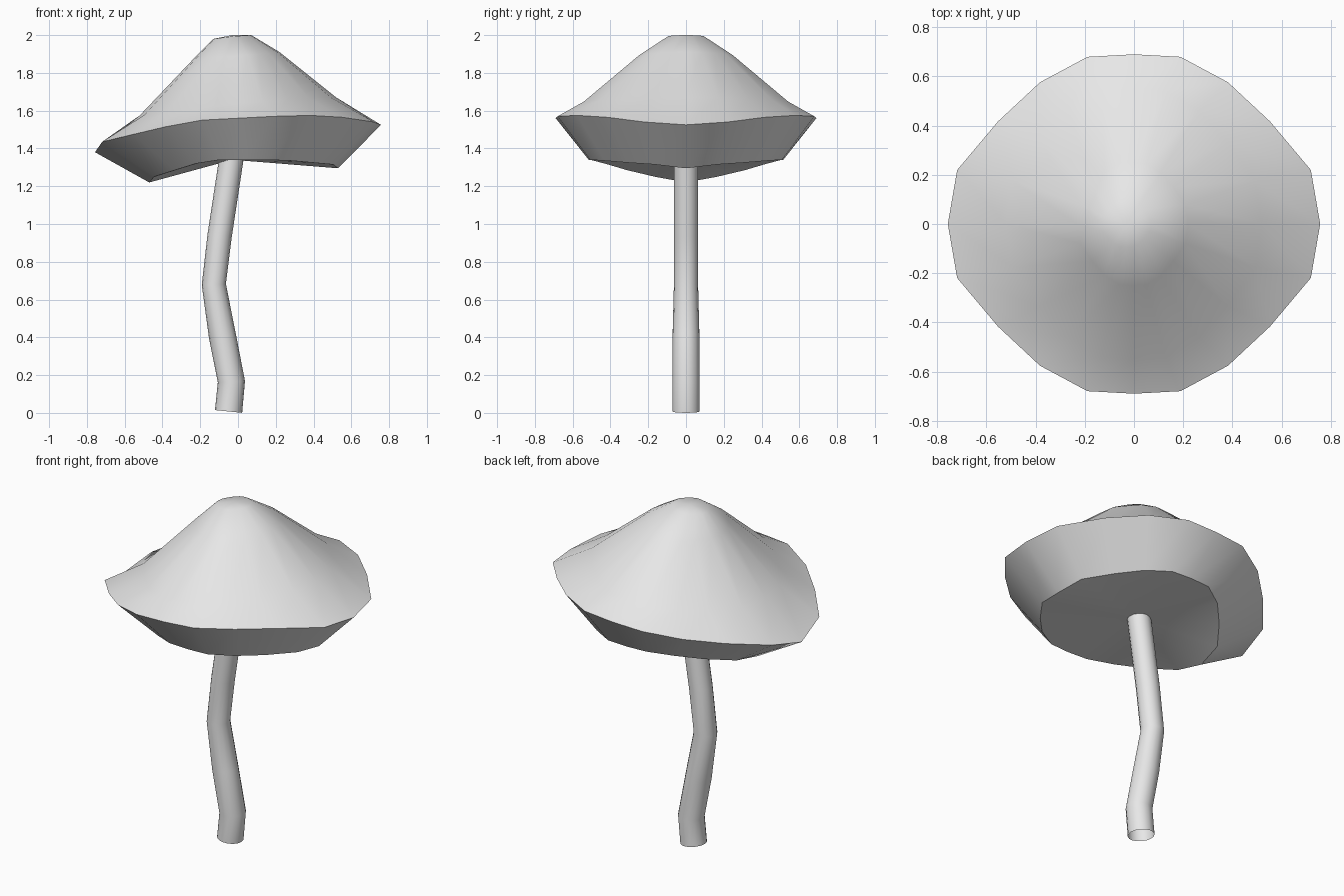
import bpy
import bmesh
import math

default = bpy.data.objects.get("Cube")
if default:
    bpy.data.objects.remove(default, do_unlink=True)

grey = bpy.data.materials.new("light grey")
grey.use_nodes = True
grey.diffuse_color = (0.8, 0.8, 0.8, 1)
grey.node_tree.nodes["Principled BSDF"].inputs["Base Color"].default_value = (0.8, 0.8, 0.8, 1)


def skin(name, rings, first_tip=None, last_tip=None):
    """Join closed rings of points with quads; close an end with a fan to its tip."""
    bm = bmesh.new()
    rows = [[bm.verts.new(p) for p in ring] for ring in rings]
    n = len(rows[0])
    for lower, upper in zip(rows, rows[1:]):
        for i in range(n):
            j = (i + 1) % n
            bm.faces.new((lower[i], lower[j], upper[j], upper[i]))
    for row, tip in ((rows[0], first_tip), (rows[-1], last_tip)):
        if tip:
            centre = bm.verts.new(tip)
            for i in range(n):
                bm.faces.new((row[i], row[(i + 1) % n], centre))
    bmesh.ops.recalc_face_normals(bm, faces=bm.faces)
    mesh = bpy.data.meshes.new(name)
    bm.to_mesh(mesh)
    bm.free()
    mesh.materials.append(grey)
    obj = bpy.data.objects.new(name, mesh)
    bpy.context.collection.objects.link(obj)
    bpy.ops.object.select_all(action="DESELECT")
    obj.select_set(True)
    bpy.context.view_layer.objects.active = obj
    bpy.ops.object.shade_smooth_by_angle(angle=math.radians(42))
    return obj


# Half outline of the cap from +x round to -x, as unit offsets
quarter = [(1, 0), (0.95, 0.318), (0.73, 0.605), (0.505, 0.835), (0.25, 0.985)]
half = quarter + [(0, 1)] + [(-c, s) for c, s in reversed(quarter)]


def cap_ring(left, right, depth, heights):
    """Ring mirrored front to back, with one height per half-outline point."""
    mid, rad = (left + right) / 2, (right - left) / 2
    side = [(mid + rad * c, depth * s, z) for (c, s), z in zip(half, heights)]
    return side + [(x, -y, z) for x, y, z in side[-2:0:-1]]


def tilted(z, rise, drop):
    return [z + (rise if c > 0 else drop) * c for c, s in half]


# Cap: drooping skirt, flared rim and peaked crown
skirt_z = [1.295, 1.315, 1.325, 1.335, 1.34, 1.34, 1.34, 1.32, 1.285, 1.25, 1.22]
rim_z = [1.525, 1.54, 1.565, 1.575, 1.57, 1.56, 1.55, 1.515, 1.475, 1.435, 1.38]
skin("mushroom_cap", [
    cap_ring(-0.47, 0.53, 0.515, skirt_z),
    cap_ring(-0.757, 0.757, 0.69, rim_z),
    cap_ring(-0.52, 0.52, 0.55, tilted(1.64, 0.03, 0.065)),
    cap_ring(-0.23, 0.22, 0.25, tilted(1.89, 0.02, 0.01)),
    cap_ring(-0.13, 0.07, 0.095, tilted(1.993, 0.007, 0.013)),
], first_tip=(-0.03, 0, 1.34), last_tip=(-0.03, 0, 2.0))

# Stem: bent open tube; centre x, height, radius, slope of each ring
stem = [(-0.05, 0.0075, 0.072, -0.1), (-0.035, 0.165, 0.072, 0.05),
        (-0.083, 0.41, 0.071, 0.16), (-0.128, 0.68, 0.064, 0.04),
        (-0.097, 0.94, 0.064, -0.14), (-0.033, 1.36, 0.064, -0.14)]
angles = [math.tau * i / 16 for i in range(16)]
skin("mushroom_stem", [
    [(x + r * math.cos(a), r * math.sin(a), z + slope * r * math.cos(a)) for a in angles]
    for x, z, r, slope in stem])
